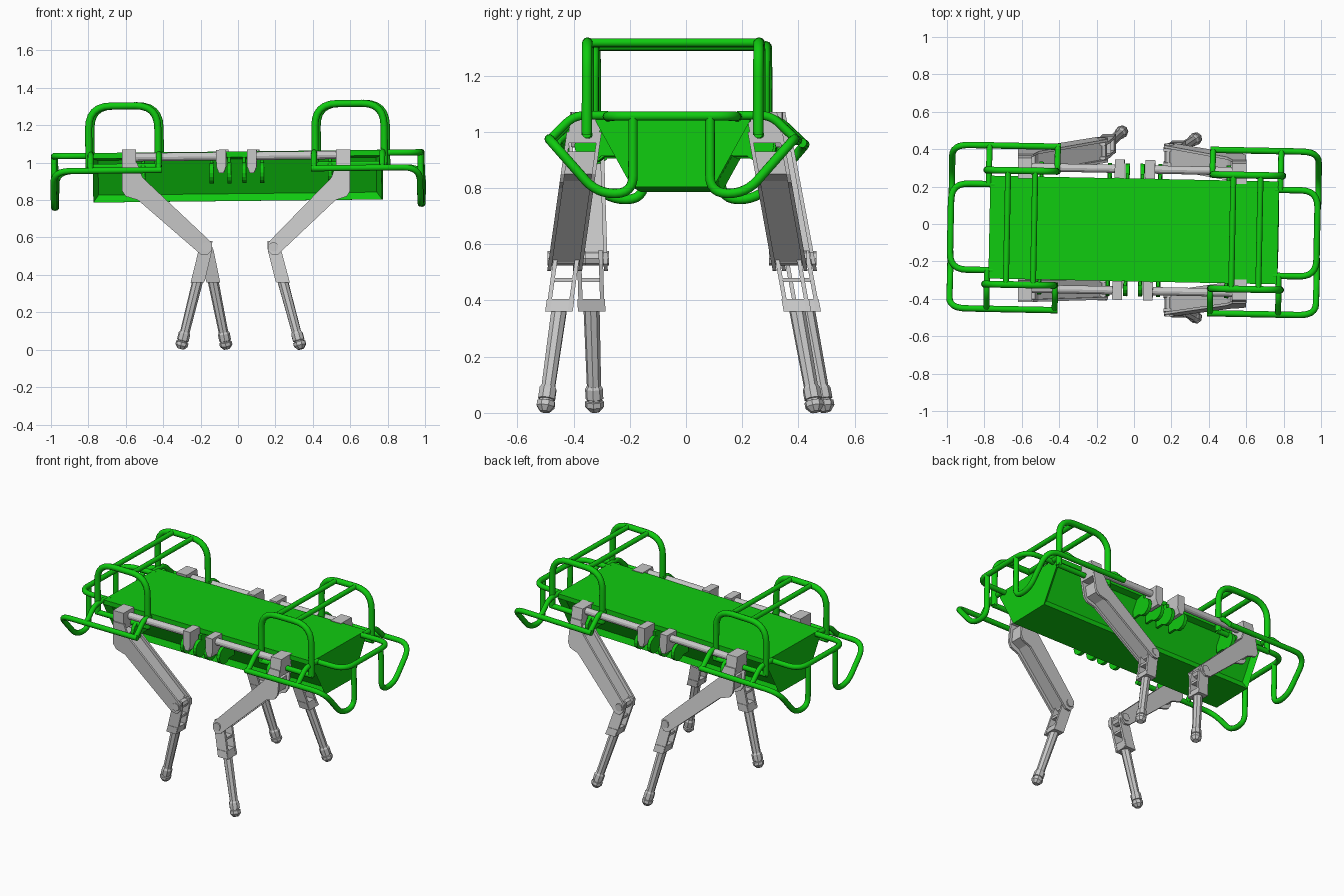
import bpy, bmesh, math
from mathutils import Vector, Matrix

if "Cube" in bpy.data.objects:
    bpy.data.objects.remove(bpy.data.objects["Cube"])

def material(name, rgb):
    m = bpy.data.materials.new(name)
    m.diffuse_color = (*rgb, 1)
    m.use_nodes = True
    m.node_tree.nodes["Principled BSDF"].inputs["Base Color"].default_value = m.diffuse_color
    return m

GREEN = material("frame green", (0.005, 0.60, 0.005))
GREY = material("leg grey", (0.58, 0.58, 0.58))

# the upper body is slightly pitched and turned over the feet
TILT = (Matrix.Translation((0, -0.032, 0.93)) @ Matrix.Rotation(-0.02, 4, 'Z')
        @ Matrix.Rotation(-0.011, 4, 'Y') @ Matrix.Translation((0, 0, -0.93)))

def add(name, mesh, mat, tilt=False, smooth=False):
    ob = bpy.data.objects.new(name, mesh)
    bpy.context.collection.objects.link(ob)
    mesh.materials.clear()
    mesh.materials.append(mat)
    if tilt:
        mesh.transform(TILT)
    if smooth:
        mesh.polygons.foreach_set("use_smooth", [True] * len(mesh.polygons))
    return ob

def from_bm(name, bm, mat, tilt=False):
    bmesh.ops.recalc_face_normals(bm, faces=bm.faces)
    me = bpy.data.meshes.new(name)
    bm.to_mesh(me)
    bm.free()
    return add(name, me, mat, tilt)

def rounded(pts, r, n=6):
    """Replace each inner corner with a smooth bend."""
    pts = [Vector(p) for p in pts]
    out = [pts[0]]
    for a, b, c in zip(pts, pts[1:], pts[2:]):
        d = min(r, (a - b).length * .49, (c - b).length * .49)
        p, q = b + (a - b).normalized() * d, b + (c - b).normalized() * d
        for i in range(n + 1):
            t = i / n
            out.append(p * (1 - t) ** 2 + b * 2 * t * (1 - t) + q * t * t)
    return out + [pts[-1]]

def tube(name, pts, rad=0.017, bend=0.09, mat=GREEN):
    cu = bpy.data.curves.new(name, 'CURVE')
    cu.dimensions = '3D'
    cu.bevel_depth, cu.bevel_resolution, cu.use_fill_caps = rad, 3, True
    path = rounded(pts, bend)
    sp = cu.splines.new('POLY')
    sp.points.add(len(path) - 1)
    for p, v in zip(sp.points, path):
        p.co = (*v, 1)
    tmp = bpy.data.objects.new("tmp", cu)
    bpy.context.collection.objects.link(tmp)
    bpy.context.view_layer.update()
    me = bpy.data.meshes.new_from_object(tmp.evaluated_get(bpy.context.evaluated_depsgraph_get()))
    bpy.data.objects.remove(tmp)
    add(name, me, mat, True, True)

def slab(name, profile, y0, y1, mat, tilt=False, shear=None):
    """Extrude an xz outline from y0 to y1; shear(z) gives a sideways lean."""
    bm = bmesh.new()
    f = bm.faces.new([bm.verts.new((x, y0, z)) for x, z in profile])
    g = bmesh.ops.extrude_face_region(bm, geom=[f])
    for v in g["geom"]:
        if isinstance(v, bmesh.types.BMVert):
            v.co.y = y1
    if shear:
        for v in bm.verts:
            v.co.y += shear(v.co.z)
    return from_bm(name, bm, mat, tilt)

def lathe(name, p0, p1, rings, mat, tilt=False, sides=8):
    """Round part along p0-p1; rings = (distance along 0..1, radius)."""
    p0, p1 = Vector(p0), Vector(p1)
    rot = (p1 - p0).to_track_quat('Z', 'Y')
    bm, loops = bmesh.new(), []
    for t, r in rings:
        loops.append([bm.verts.new(p0.lerp(p1, t) + rot @ Vector((r * math.cos(k * math.tau / sides),
                     r * math.sin(k * math.tau / sides), 0))) for k in range(sides)])
    for a, b in zip(loops, loops[1:]):
        for k in range(sides):
            bm.faces.new((a[k], a[k - 1], b[k - 1], b[k]))
    bm.faces.new(loops[0])
    bm.faces.new(loops[-1])
    return from_bm(name, bm, mat, tilt)

def box(x0, x1, z0, z1):
    return [(x0, z0), (x1, z0), (x1, z1), (x0, z1)]

# body: tapered trough with recessed sloping sides
bm = bmesh.new()
section = [(-.275, 1.06), (-.275, 1.03), (-.145, .795), (.145, .795), (.275, 1.03), (.275, 1.06)]
ends = [[bm.verts.new((x, y, z)) for y, z in section] for x in (-.772, .772)]
for e in ends:
    bm.faces.new(e)
sides = []
for k in range(6):
    f = bm.faces.new((ends[0][k - 1], ends[0][k], ends[1][k], ends[1][k - 1]))
    if k in (2, 4):
        sides.append(f)
bmesh.ops.recalc_face_normals(bm, faces=bm.faces)
bmesh.ops.inset_individual(bm, faces=sides, thickness=.04, depth=-.03)
from_bm("body", bm, GREEN, True)

for sx in (-1, 1):
    for sy in (-1, 1):
        # carrying arch above each hip
        y = .305 * sy
        tube("arch", [(.42 * sx, y, .98), (.42 * sx, y, 1.31), (.79 * sx, y, 1.31), (.79 * sx, y, .98)], .019, .12)
        tube("arch_foot_rail", [(.41 * sx, y, .985), (.80 * sx, y, .985)])
        # outer side rail, dropping into a hanging loop at the end
        tube("side_rail", [(.40 * sx, .437 * sy, .965), (.98 * sx, .437 * sy, .965), (.98 * sx, .265 * sy, .77),
                           (.98 * sx, .137 * sy, .77), (.98 * sx, .137 * sy, 1.045)])
        for x in (.415, .78):
            tube("rail_connector", [(x * sx, .23 * sy if x > .5 else .29 * sy, 1.05), (x * sx, .35 * sy, 1.05),
                                    (x * sx, .437 * sy, .965)], .016, .04)
        # rod between hip and middle, with its bracket
        y = .325 * sy
        lathe("spine_rod", (.06 * sx, y, 1.035), (.57 * sx, y, 1.035), [(0, .022), (1, .022)], GREY, True, 12)
        x = .082 * sx
        slab("rod_bracket", [(x - .026, 1.07), (x + .026, 1.07), (x + .026, .98), (x + .012, .945),
                             (x - .012, .945), (x - .026, .98)], y - .05, y + .05, GREY, True)
        # round cooling discs beside the body
        for x in (.04, .135, .50):
            lathe("side_disc", ((x - .011) * sx, .30 * sy, .945), ((x + .011) * sx, .30 * sy, .945),
                  [(0, .055), (1, .055)], GREEN, True, 16)
            slab("disc_mount", box(x * sx - .008, x * sx + .008, .91, 1.03), .2 * sy, .30 * sy, GREEN, True)
    # end loop and arch cross bars
    tube("end_loop", [(.75 * sx, -.23, 1.045), (.98 * sx, -.23, 1.045), (.98 * sx, .23, 1.045), (.75 * sx, .23, 1.045)])
    for x in (.53, .675):
        tube("cross_bar", [(x * sx, -.305, 1.31), (x * sx, .305, 1.31)], .016)

# thigh outline, given as distance from the middle and height
THIGH = [(.62, 1.0), (.62, .85), (.60, .82), (.535, .80), (.20, .51), (.165, .505), (.14, .53),
         (.14, .57), (.17, .60), (.51, .92), (.54, 1.0)]
CORE = [(.60, .93), (.60, .85), (.535, .825), (.20, .535), (.17, .57), (.51, .895), (.53, .93)]

def leg(name, hip_y, foot):
    fx, fy = foot
    sx = 1 if name.endswith("right") else -1
    lo, hi = (.16, .60) if sx > 0 else (.14, .62)
    place = lambda pts: [(sx * (lo + (d - .14) * (hi - lo) / .48), z) for d, z in pts]
    lean = lambda z: hip_y + (fy - hip_y) * (.98 - z) / .96
    part = lambda n, prof, a, b: slab(f"{name}_{n}", prof, a, b, GREY, shear=lean)
    # hip block and thigh channel
    hx = sx * (hi - .037)
    part("hip_block", box(hx - .038, hx + .038, .96, 1.07), -.055, .055)
    part("thigh_core", place(CORE), -.048, .048)
    for s in (-1, 1):
        part("thigh_plate", place(THIGH), s * .048, s * .062)
    # forked shin with cross bars
    kx, kz = sx * (lo + .03), .55
    at = lambda z: kx + (fx - kx) * (kz - z) / (kz - .03)
    shin = [(at(.58) - .025, .58), (at(.58) + .025, .58), (at(.53) + .036, .53), (at(.37) + .037, .365),
            (at(.37) - .037, .365), (at(.53) - .036, .53)]
    for s in (-1, 1):
        part("shin_plate", shin, s * .031, s * .046)
    part("shin_bar", box(at(.47) - .03, at(.47) + .03, .465, .48), -.032, .032)
    part("shin_block", [(at(.41) - .034, .405), (at(.41) + .034, .405), (at(.36) + .036, .36),
                        (at(.36) - .036, .36)], -.049, .049)
    lathe(name + "_knee_pin", (kx, lean(kz) - .068, kz), (kx, lean(kz) + .068, kz), [(0, .026), (1, .026)], GREY)
    # lower shaft and rounded foot
    top, end = (at(.38), lean(.38), .38), (at(.004), lean(.004), .004)
    lathe(name + "_shaft", top, end, [(0, .029), (.9, .025)], GREY)
    lathe(name + "_foot", (at(.095), lean(.095), .095), end,
          [(0, .026), (.1, .032), (.5, .032), (.52, .027), (.58, .027), (.6, .034), (.8, .034), (1, .018)], GREY)

leg("front_left", -.355, (-.30, -.325))
leg("back_left", .315, (-.065, .495))
leg("front_right", -.365, (.33, -.50))
leg("back_right", .285, (.33, .458))
